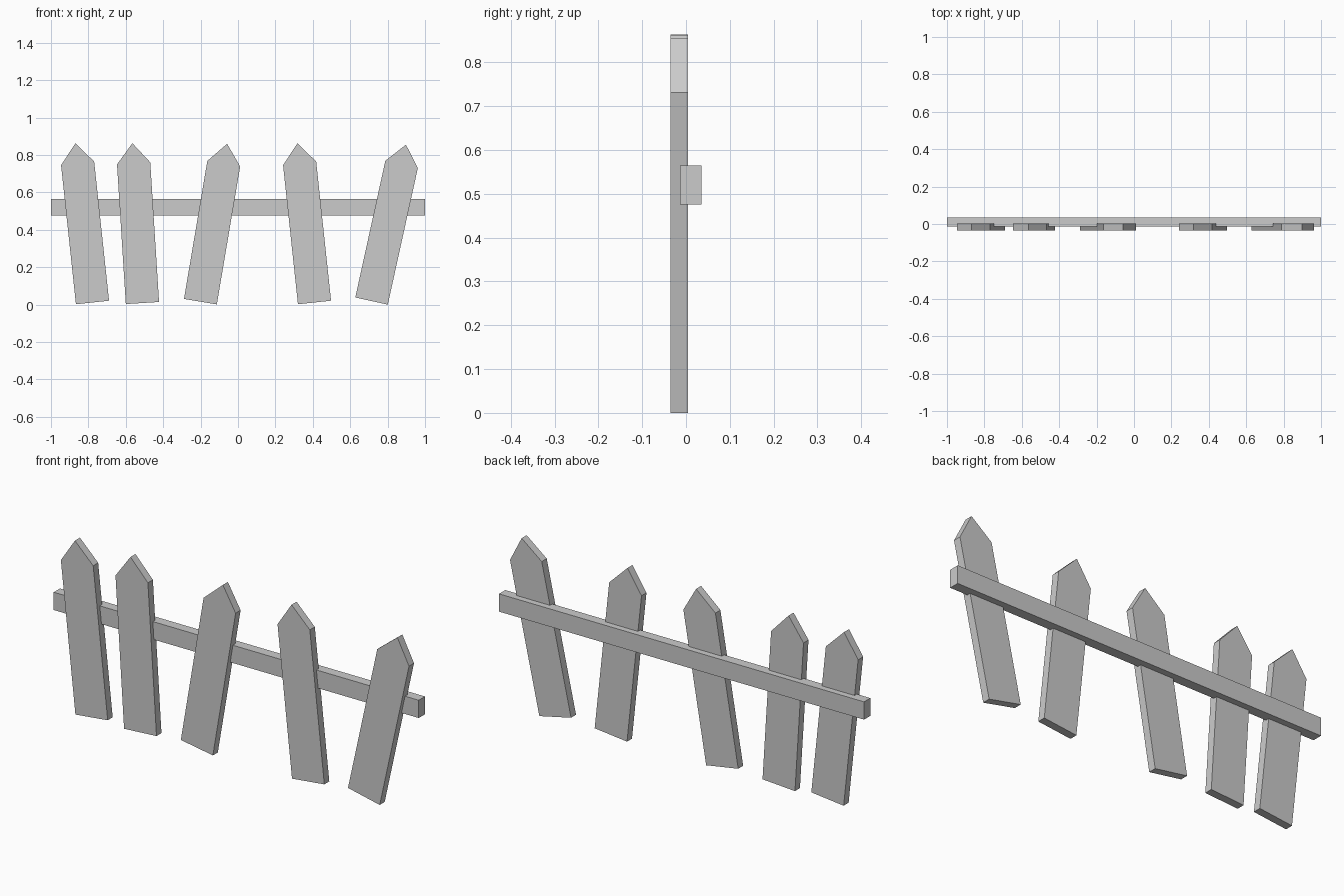
import bpy, bmesh
from math import radians, sin
from mathutils import Matrix

if "Cube" in bpy.data.objects:
    bpy.data.objects.remove(bpy.data.objects["Cube"])

WIDTH, SHOULDER, TIP = 0.178, 0.748, 0.856
FRONT, BACK = -0.035, 0.004


def finish(name, bm):
    bmesh.ops.recalc_face_normals(bm, faces=bm.faces)
    mesh = bpy.data.meshes.new(name)
    bm.to_mesh(mesh)
    bm.free()
    obj = bpy.data.objects.new(name, mesh)
    bpy.context.collection.objects.link(obj)
    return obj


def picket(name, x, lean, lift):
    """Pointed board whose bottom centre is at x, leaning right by `lean` degrees."""
    h = WIDTH / 2
    profile = [(-h, 0), (h, 0), (h, SHOULDER), (0, TIP), (-h, SHOULDER)]
    bm = bmesh.new()
    face = bm.faces.new([bm.verts.new((px, FRONT, pz)) for px, pz in profile])
    ext = bmesh.ops.extrude_face_region(bm, geom=[face], use_keep_orig=True)
    moved = [g for g in ext["geom"] if isinstance(g, bmesh.types.BMVert)]
    bmesh.ops.translate(bm, verts=moved, vec=(0, BACK - FRONT, 0))
    obj = finish(name, bm)
    a = radians(lean)
    obj.rotation_euler.y = a
    obj.location = (x, 0, h * sin(abs(a)) + lift)


# Leaning pickets: bottom centre x, lean angle, lift of lowest corner
for i, (x, lean, lift) in enumerate([
        (-0.778, -6.1, 0.002), (-0.511, -3.6, 0.003), (-0.201, 9.6, 0.001),
        (0.409, -6.1, 0.002), (0.714, 12.4, 0.0)], 1):
    picket(f"picket_{i}", x, lean, lift)

# Horizontal rail behind the pickets
bm = bmesh.new()
bmesh.ops.create_cube(bm, size=1, matrix=Matrix.Translation((0, 0.0105, 0.52))
                      @ Matrix.Diagonal((2, 0.049, 0.088, 1)))
finish("rail", bm)
